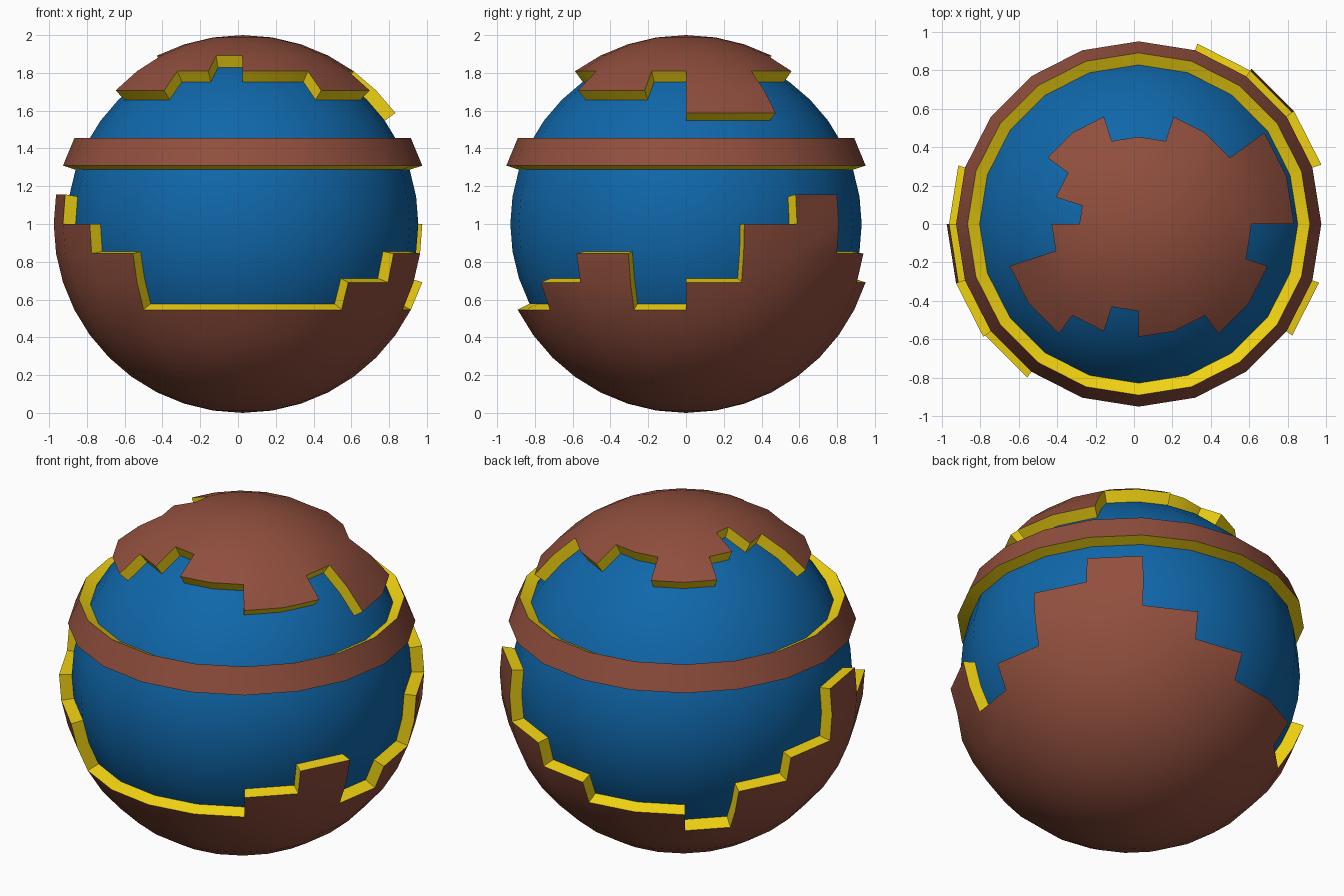
import bpy, bmesh
from math import sin, cos, radians
from mathutils import Vector

if "Cube" in bpy.data.objects:
    bpy.data.objects.remove(bpy.data.objects["Cube"])

CENTRE = Vector((0.0245, 0, 1))
SEG, POLE = 20, 10          # 20 columns; latitude steps of 9 degrees, -10..10
CORE_R, INNER_R = 0.93, 0.926


def material(name, rgb):
    m = bpy.data.materials.new(name)
    m.diffuse_color = (*rgb, 1)
    m.use_nodes = True
    m.node_tree.nodes["Principled BSDF"].inputs["Base Color"].default_value = m.diffuse_color
    return m


BROWN = material("brown", (0.28, 0.077, 0.047))
BLUE = material("blue", (0.005, 0.135, 0.40))
YELLOW = material("yellow", (0.87, 0.64, 0.006))


def point(col, lat, r=1.0):
    a, b = radians(col * 360 / SEG), radians(lat * 9)
    return Vector((cos(a) * cos(b), sin(a) * cos(b), sin(b))) * r


def sphere_patch(name, spans, mats, radius=1.0, thick=False):
    """Sphere cells between (low, high) latitude steps for each column."""
    bm = bmesh.new()
    for col, (low, high) in enumerate(spans):
        for lat in range(low, high):
            corners = [point(col, lat, radius)]
            if lat > -POLE:
                corners.append(point(col + 1, lat, radius))
            corners.append(point(col + 1, lat + 1, radius))
            if lat + 1 < POLE:
                corners.append(point(col, lat + 1, radius))
            bm.faces.new([bm.verts.new(p) for p in corners])
    bmesh.ops.remove_doubles(bm, verts=bm.verts, dist=1e-4)
    if thick:
        # inner skin and coloured rim
        outer = bm.faces[:]
        rim_edges = [e for e in bm.edges if e.is_boundary]
        inner = {v: bm.verts.new(v.co * INNER_R) for v in bm.verts[:]}
        for f in outer:
            bm.faces.new([inner[v] for v in reversed(f.verts)])
        for e in rim_edges:
            loop = e.link_loops[0]
            a, b = loop.vert, loop.link_loop_next.vert
            bm.faces.new((b, a, inner[a], inner[b])).material_index = 1
    bmesh.ops.recalc_face_normals(bm, faces=bm.faces)
    me = bpy.data.meshes.new(name)
    bm.to_mesh(me)
    bm.free()
    for m in mats:
        me.materials.append(m)
    ob = bpy.data.objects.new(name, me)
    bpy.context.collection.objects.link(ob)
    ob.location = CENTRE
    bpy.ops.object.select_all(action='DESELECT')
    ob.select_set(True)
    bpy.context.view_layer.objects.active = ob
    bpy.ops.object.shade_smooth_by_angle(angle=radians(30))
    return ob


# Jagged edges as latitude steps per column, starting at +x
lower_edge = [-2, 0, 1, -1, -2, -3, -3, -4, -2, -1,
              1, 0, -1, -3, -3, -3, -3, -2, -1, -3]
upper_edge = [4, 4, 6, 6, 7, 7, 6, 6, 7, 8,
              7, 5, 5, 6, 7, 6, 6, 5, 5, 6]
SHELL = (BROWN, YELLOW)

# Inner ball
sphere_patch("inner_core", [(-POLE, POLE)] * SEG, (BLUE,), CORE_R)
# Broken lower shell
sphere_patch("lower_shell", [(-POLE, k) for k in lower_edge], SHELL, thick=True)
# Band
sphere_patch("middle_band", [(2, 3)] * SEG, SHELL, thick=True)
# Broken top cap
sphere_patch("top_cap", [(k, POLE) for k in upper_edge], SHELL, thick=True)
